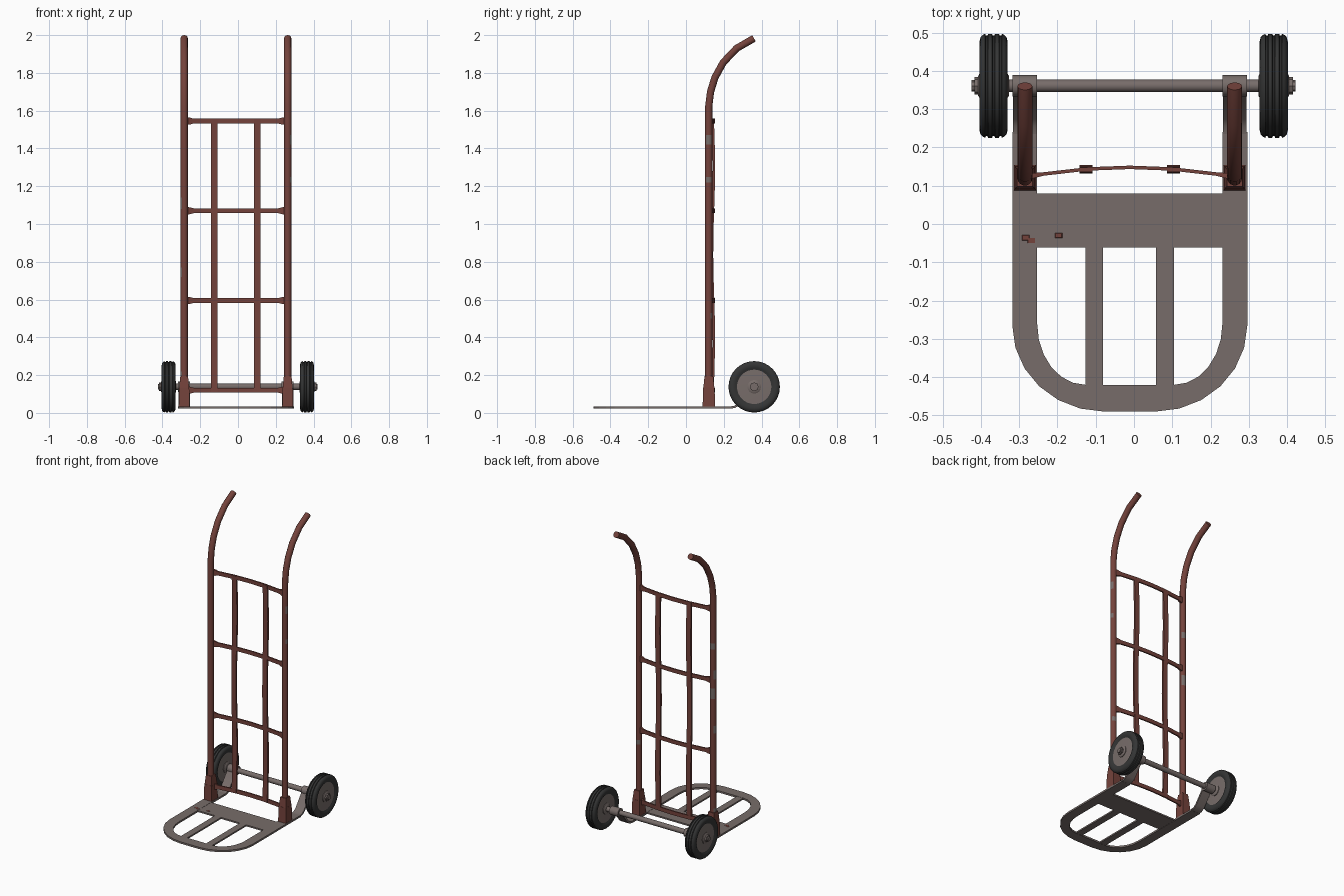
import bpy, bmesh, math
from mathutils import Vector

if "Cube" in bpy.data.objects:
    bpy.data.objects.remove(bpy.data.objects["Cube"])


def material(name, rgb):
    m = bpy.data.materials.new(name)
    m.diffuse_color = (*rgb, 1)
    m.use_nodes = True
    m.node_tree.nodes["Principled BSDF"].inputs["Base Color"].default_value = m.diffuse_color
    return m


RED = material("red_paint", (0.175, 0.055, 0.044))
STEEL = material("worn_steel", (0.185, 0.152, 0.143))
RUBBER = material("black_rubber", (0.035, 0.036, 0.036))
CX = -0.011            # middle of the frame
AX_Y, AX_Z = 0.361, 0.138


def finish(name, bm, *mats, smooth=True):
    bmesh.ops.recalc_face_normals(bm, faces=bm.faces)
    me = bpy.data.meshes.new(name)
    bm.to_mesh(me)
    bm.free()
    ob = bpy.data.objects.new(name, me)
    bpy.context.collection.objects.link(ob)
    for m in mats:
        me.materials.append(m)
    if smooth:
        bpy.ops.object.select_all(action='DESELECT')
        ob.select_set(True)
        bpy.context.view_layer.objects.active = ob
        bpy.ops.object.shade_smooth_by_angle(angle=math.radians(40))
    return ob


def circle(r, n):
    return [(r * math.cos(2 * math.pi * i / n), r * math.sin(2 * math.pi * i / n)) for i in range(n)]


def rect(w, h):
    return [(-w / 2, -h / 2), (w / 2, -h / 2), (w / 2, h / 2), (-w / 2, h / 2)]


def sweep(name, path, section, side, *mats, scales=None, rule=None):
    """Carry a section along a flat path; side is the axis square to the path."""
    bm = bmesh.new()
    path = [Vector(p) for p in path]
    side = Vector(side)
    rings = []
    for i, p in enumerate(path):
        t = (path[min(i + 1, len(path) - 1)] - path[max(i - 1, 0)]).normalized()
        n = t.cross(side).normalized()
        s = scales[i] if scales else 1
        rings.append([bm.verts.new(p + side * u * s + n * v * s) for u, v in section])
    k = len(section)
    for a, b in zip(rings, rings[1:]):
        for j in range(k):
            bm.faces.new((a[j], a[(j + 1) % k], b[(j + 1) % k], b[j]))
    bm.faces.new(rings[0])
    bm.faces.new(rings[-1])
    if rule:
        for f in bm.faces:
            f.material_index = rule(f.calc_center_median())
    return finish(name, bm, *mats)


def lathe(name, x0, profile, mat, n, flip=1):
    """Turn (x, radius) points about the axle line."""
    bm = bmesh.new()
    rings = [[bm.verts.new((x0 + flip * x, AX_Y + v, AX_Z + u)) for u, v in circle(r, n)]
             for x, r in profile]
    for a, b in zip(rings, rings[1:]):
        for j in range(n):
            bm.faces.new((a[j], a[(j + 1) % n], b[(j + 1) % n], b[j]))
    bm.faces.new(rings[0])
    bm.faces.new(rings[-1])
    return finish(name, bm, mat)


def box(name, x0, x1, y0, y1, z0, z1, mat, taper=0):
    bm = bmesh.new()
    lo = [(x0, y0), (x1, y0), (x1, y1), (x0, y1)]
    cx, cy = (x0 + x1) / 2, (y0 + y1) / 2
    a = [bm.verts.new((x, y, z0)) for x, y in lo]
    b = [bm.verts.new((x + (cx - x) * taper, y + (cy - y) * taper, z1)) for x, y in lo]
    for j in range(4):
        bm.faces.new((a[j], a[(j + 1) % 4], b[(j + 1) % 4], b[j]))
    bm.faces.new(a)
    bm.faces.new(b)
    return finish(name, bm, mat, smooth=False)


# toe plate: rounded U frame
def half_u(w, y_end, rx, ry, n=6):
    """Right half, from the back end round to the front middle."""
    pts = [(w, 0.24)]
    for i in range(n + 1):
        a = math.pi / 2 * i / n
        pts.append((w - rx + rx * math.cos(a), y_end + ry - ry * math.sin(a)))
    return pts


def full_u(*args):
    h = half_u(*args)
    return h + [(-x, y) for x, y in reversed(h)]


bm = bmesh.new()
outline = full_u(0.307, -0.49, 0.24, 0.225) + full_u(0.242, -0.42, 0.125, 0.16)[::-1]
half = len(outline) // 2
low, top = ([bm.verts.new((CX + x, y, z)) for x, y in outline] for z in (0.022, 0.034))
for i in range(half - 1):
    o = len(outline) - 1 - i
    bm.faces.new((low[i], low[i + 1], low[o - 1], low[o]))
    bm.faces.new((top[i], top[i + 1], top[o - 1], top[o]))
for i in range(len(outline)):
    j = (i + 1) % len(outline)
    bm.faces.new((low[i], low[j], top[j], top[i]))
finish("toe_plate_frame", bm, STEEL, smooth=False)

box("toe_plate_panel", -0.255, 0.235, -0.062, 0.08, 0.023, 0.033, STEEL)
box("toe_plate_slat_left", -0.127, -0.081, -0.43, -0.06, 0.023, 0.033, STEEL)
box("toe_plate_slat_right", 0.058, 0.104, -0.43, -0.06, 0.023, 0.033, STEEL)

# paint smears on the plate
for i, (x, y, r) in enumerate([(-0.283, -0.036, 0.011), (-0.268, -0.043, 0.011), (-0.197, -0.03, 0.01)]):
    box(f"paint_smear_{i}", x - r, x + r, y - r * 0.7, y + r * 0.7, 0.033, 0.0348, RED, 0.2)

# side posts with curved handles, chipped paint bands
CHIPS = {-1: [(0.18, 0.22, 'out'), (0.72, 0.77, 'out'), (0.95, 1.02, 'back'), (1.08, 1.14, 'out'), (1.28, 1.32, 'back')],
         1: [(0.5, 0.53, 'back'), (1.22, 1.25, 'out'), (1.42, 1.47, 'out')]}
HANDLE = [(0.12, 1.62), (0.13, 1.70), (0.153, 1.775), (0.197, 1.855), (0.268, 1.93), (0.36, 1.983)]

for s, word in ((-1, "left"), (1, "right")):
    px = CX + s * 0.274
    zs = sorted({0.034} | {z for c in CHIPS[s] for z in c[:2]})

    def chip(c, s=s, px=px):
        for a, b, where in CHIPS[s]:
            if a < c.z < b:
                if where == 'out' and s * (c.x - px) > 0.009:
                    return 1
                if where == 'back' and c.y > 0.128:
                    return 1
        return 0

    sweep(f"post_{word}", [(px, 0.12, z) for z in zs] + [(px, y, z) for y, z in HANDLE],
          circle(0.0195, 14), (1, 0, 0), RED, STEEL, rule=chip)

    # socket at the foot of the post
    box(f"socket_{word}", px - 0.029, px + 0.029, 0.088, 0.154, 0.03, 0.135, RED, 0.08)
    box(f"socket_neck_{word}", px - 0.026, px + 0.026, 0.092, 0.15, 0.135, 0.195, RED, 0.22)

    # bracket rising from the plate to the axle
    sweep(f"axle_bracket_{word}",
          [(px, y, z) for y, z in ((0.235, 0.028), (0.258, 0.032), (0.278, 0.046), (0.335, 0.12), (0.35, 0.14))],
          rect(0.062, 0.012), (1, 0, 0), STEEL)
    lathe(f"axle_sleeve_{word}", px, [(-0.032, 0.028), (0.032, 0.028)], STEEL, 16)

    # wheel: grooved tyre, dished disc, hub and nut
    wx = -0.367 if s < 0 else 0.365
    tyre = [(-0.026, 0.088), (-0.034, 0.1), (-0.037, 0.115), (-0.034, 0.127), (-0.028, 0.133)]
    for g in (-0.018, 0.0, 0.018):
        tyre += [(g - 0.004, 0.136), (g - 0.002, 0.131), (g + 0.002, 0.131), (g + 0.004, 0.136)]
    tyre += [(-x, r) for x, r in tyre[4::-1]]
    lathe(f"tyre_{word}", wx, tyre, RUBBER, 32)
    lathe(f"wheel_disc_{word}", wx,
          [(-0.03, 0.04), (-0.028, 0.093), (0.028, 0.093), (0.03, 0.04)], STEEL, 16)
    lathe(f"hub_{word}", wx, [(-0.04, 0.026), (-0.034, 0.036), (0.034, 0.036), (0.04, 0.026)], STEEL, 16)
    lathe(f"axle_nut_{word}", wx, [(0.038, 0.023), (0.05, 0.023), (0.05, 0.015), (0.057, 0.015)], STEEL, 8, s)

lathe("axle", CX, [(-0.39, 0.0165), (0.39, 0.0165)], STEEL, 14)

# bowed crossbars with flared ends
BAR_X = [-0.265, -0.245, -0.225, -0.11, 0, 0.11, 0.225, 0.245, 0.265]
FLARE = [1.6, 1.4, 1, 1, 1, 1, 1, 1.4, 1.6]


def bow(x):
    return 0.148 - 0.024 * (x / 0.265) ** 2


for i, z in enumerate((0.12, 0.595, 1.07, 1.545)):
    sweep(f"crossbar_{i + 1}", [(CX + x, bow(x), z) for x in BAR_X], rect(0.026, 0.009),
          (0, 0, 1), RED, scales=FLARE)

# upright strips, gently wavy between the crossbars
for x, word in ((-0.125, "left"), (0.103, "right")):
    path = []
    for i in range(13):
        z = 0.11 + 1.445 * i / 12
        path.append((x, 0.143 + 0.005 * math.cos((z - 0.4) * 2 * math.pi / 0.9), z))
    sweep(f"upright_strip_{word}", path, rect(0.034, 0.012), (1, 0, 0), RED)
